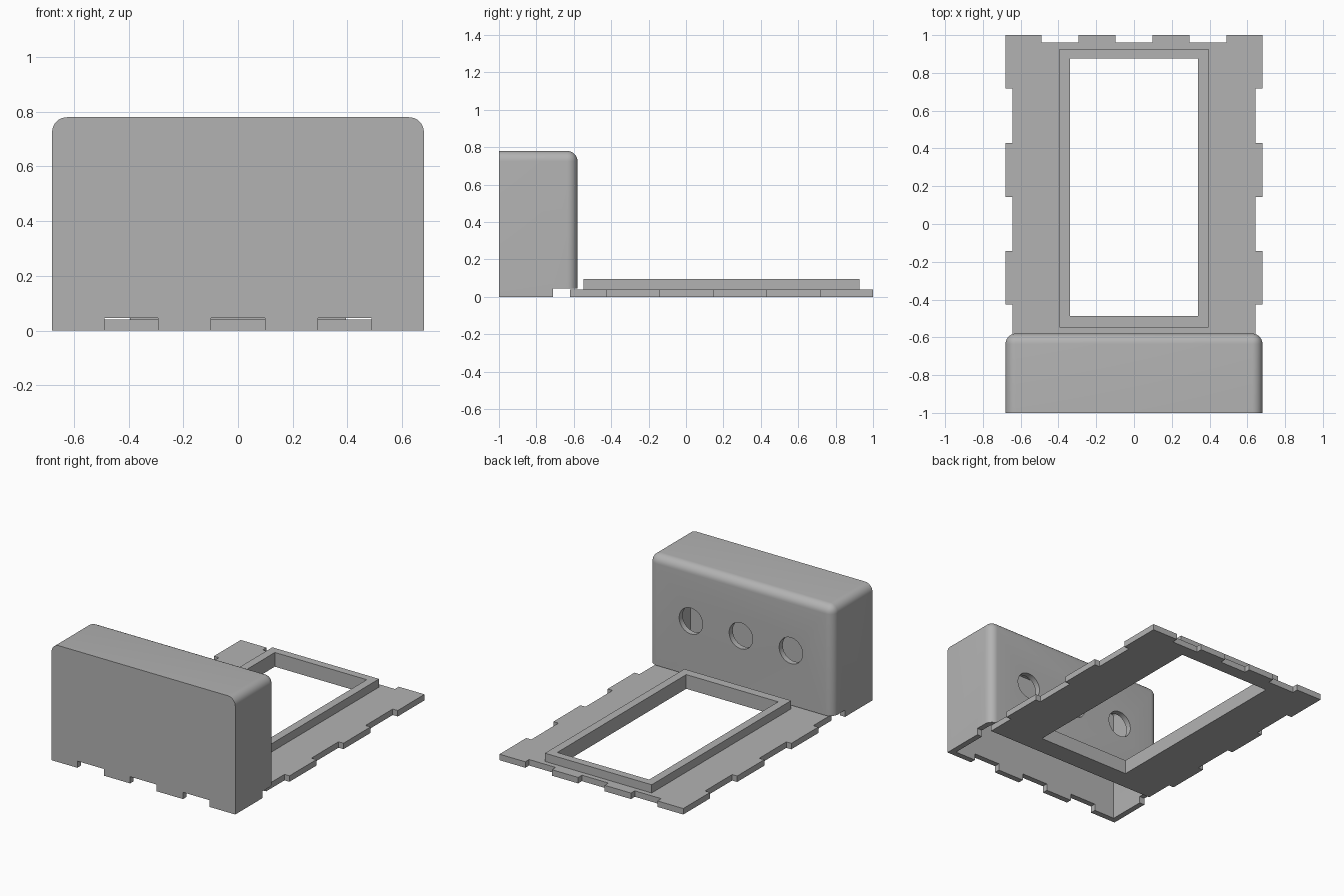
import bpy, bmesh, math
from mathutils import Matrix

if "Cube" in bpy.data.objects:
    bpy.data.objects.remove(bpy.data.objects["Cube"])

grey = bpy.data.materials.new("plain_grey")
grey.diffuse_color = (0.45, 0.45, 0.45, 1)
grey.use_nodes = True
grey.node_tree.nodes["Principled BSDF"].inputs["Base Color"].default_value = grey.diffuse_color

HALF_W, WALL, SLOT_H, PLATE_H = 0.68, 0.038, 0.045, 0.04
RADIUS = 0.055


def finish(name, bm):
    bmesh.ops.recalc_face_normals(bm, faces=bm.faces)
    mesh = bpy.data.meshes.new(name)
    bm.to_mesh(mesh)
    bm.free()
    mesh.materials.append(grey)
    obj = bpy.data.objects.new(name, mesh)
    bpy.context.collection.objects.link(obj)
    return obj


def add_box(bm, x0, x1, y0, y1, z0, z1):
    size = Matrix.Diagonal((x1 - x0, y1 - y0, z1 - z0, 1))
    place = Matrix.Translation(((x0 + x1) / 2, (y0 + y1) / 2, (z0 + z1) / 2))
    bmesh.ops.create_cube(bm, size=1, matrix=place @ size)


def box(name, *dims):
    bm = bmesh.new()
    add_box(bm, *dims)
    return finish(name, bm)


def round_edges(bm, radius, z_top):
    # Round the rear uprights and the rear and side top edges
    y_back = max(v.co.y for v in bm.verts)
    picked = []
    for e in bm.edges:
        a, b = (v.co for v in e.verts)
        back = min(a.y, b.y) > y_back - 1e-4
        top = min(a.z, b.z) > z_top - 1e-4
        upright = abs(a.z - b.z) > 0.1
        along_y = abs(a.y - b.y) > 0.1
        if (back and (upright or top)) or (top and along_y):
            picked.append(e)
    bmesh.ops.bevel(bm, geom=picked, offset=radius, segments=8, profile=0.5,
                    affect='EDGES', clamp_overlap=True)


def cut(target, cutter):
    cutter.hide_render = True
    mod = target.modifiers.new("cut", 'BOOLEAN')
    mod.operation, mod.solver, mod.object = 'DIFFERENCE', 'EXACT', cutter
    bpy.context.view_layer.objects.active = target
    bpy.ops.object.modifier_apply(modifier=mod.name)
    bpy.data.objects.remove(cutter)


# Hollow housing, open underneath
bm = bmesh.new()
add_box(bm, -HALF_W, HALF_W, -1, -0.58, 0, 0.78)
round_edges(bm, RADIUS, 0.78)
housing = finish("housing", bm)

bm = bmesh.new()
add_box(bm, -HALF_W + WALL, HALF_W - WALL, -1 + WALL, -0.58 - WALL, -0.1, 0.78 - WALL)
round_edges(bm, RADIUS - WALL, 0.78 - WALL)
cut(housing, finish("cavity_cutter", bm))

# Recess under the rear wall where the plate slides in
cut(housing, box("rear_recess_cutter", -1, 1, -0.71, -0.4, -0.2, SLOT_H))

# Three slots in the front wall and three round holes in the rear wall
for i in (-1, 0, 1):
    x = 0.391 * i
    cut(housing, box("slot_cutter", x - 0.098, x + 0.098, -1.1, -0.94, -0.2, SLOT_H))
    bm = bmesh.new()
    bmesh.ops.create_cone(bm, cap_ends=True, segments=40, radius1=0.087, radius2=0.087,
                          depth=0.2, matrix=Matrix.Translation((0.37 * i, -0.6, 0.41))
                          @ Matrix.Rotation(math.pi / 2, 4, 'X'))
    cut(housing, finish("hole_cutter", bm))

# Plate outline with finger joints, right half then mirrored
w, n = HALF_W, HALF_W - 0.037
half = [(n, -0.62)]
for y0, y1 in ((-0.427, -0.142), (0.144, 0.43), (0.717, 1.0)):
    half += [(n, y0), (w, y0), (w, y1)]
    if y1 < 1:
        half.append((n, y1))
half += [(0.489, 1), (0.489, 0.96), (0.293, 0.96), (0.293, 1), (0.098, 1), (0.098, 0.96)]
outline = half + [(-x, y) for x, y in reversed(half)]

bm = bmesh.new()
base = bm.faces.new([bm.verts.new((x, y, 0)) for x, y in outline])
ext = bmesh.ops.extrude_face_region(bm, geom=[base])
bmesh.ops.translate(bm, vec=(0, 0, PLATE_H),
                    verts=[g for g in ext["geom"] if isinstance(g, bmesh.types.BMVert)])
plate = finish("base_plate", bm)

# Raised rim around the window
rim = box("window_rim", -0.395, 0.395, -0.547, 0.927, PLATE_H, 0.095)
for part in (plate, rim):
    cut(part, box("window_cutter", -0.34, 0.34, -0.488, 0.875, -0.2, 0.3))

# Smooth only the rounded edges
bpy.ops.object.select_all(action='DESELECT')
housing.select_set(True)
bpy.context.view_layer.objects.active = housing
bpy.ops.object.shade_smooth_by_angle(angle=math.radians(30))
